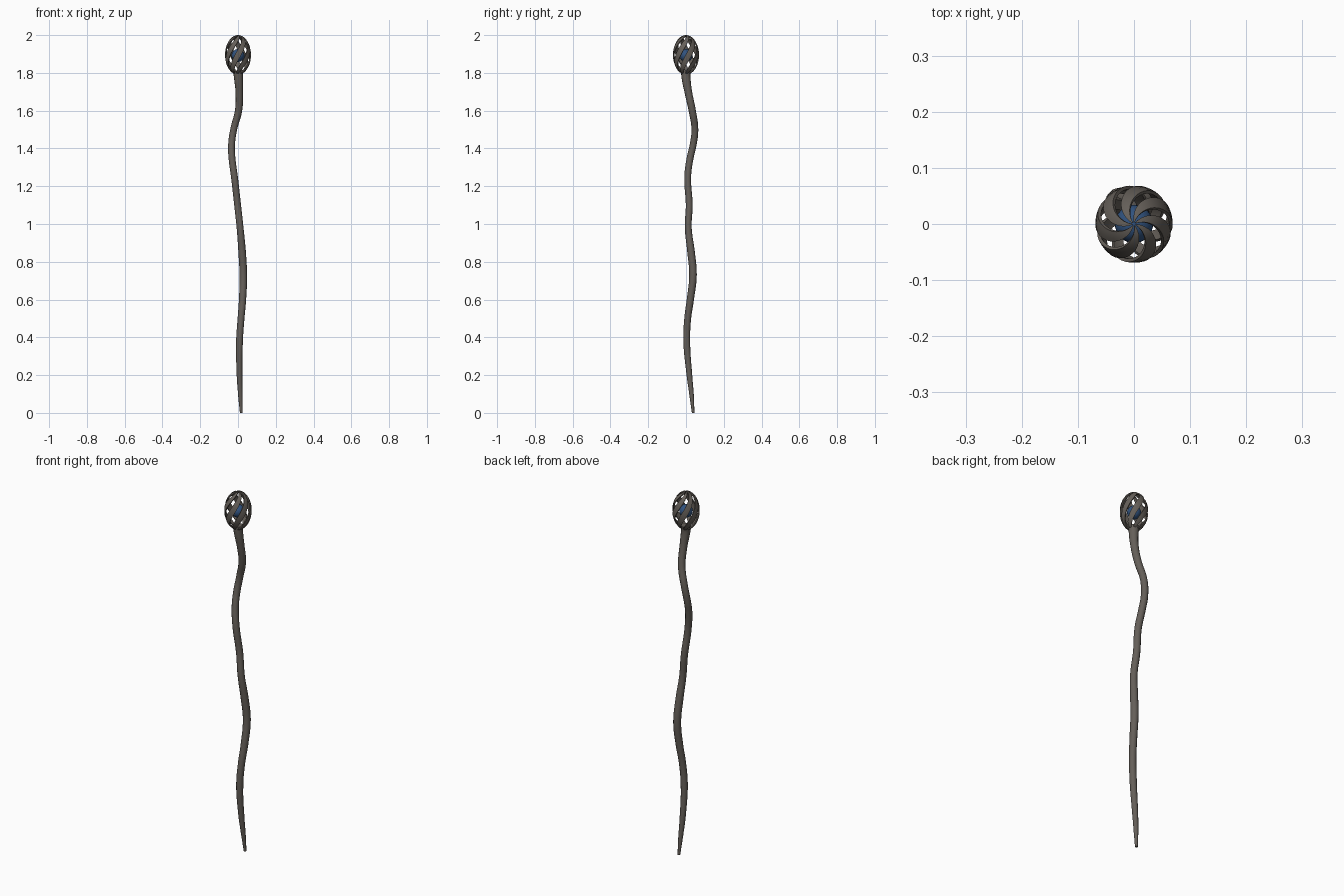
import bpy, bmesh, math

if "Cube" in bpy.data.objects:
    bpy.data.objects.remove(bpy.data.objects["Cube"])


def material(name, rgb):
    m = bpy.data.materials.new(name)
    m.diffuse_color = (*rgb, 1)
    m.use_nodes = True
    m.node_tree.nodes["Principled BSDF"].inputs["Base Color"].default_value = m.diffuse_color
    return m


WOOD = material("grey brown wood", (0.13, 0.115, 0.10))
BLUE = material("deep blue", (0.03, 0.085, 0.21))

# Crooked shaft: x, y, z, radius along its centre line
PATH = [
    (0.017, 0.038, 0.0, 0.007), (0.012, 0.029, 0.1, 0.012),
    (0.008, 0.018, 0.2, 0.015), (0.008, 0.004, 0.38, 0.018),
    (0.016, 0.009, 0.5, 0.018), (0.024, 0.023, 0.6, 0.019),
    (0.028, 0.037, 0.73, 0.020), (0.022, 0.027, 0.85, 0.020),
    (0.011, 0.012, 0.98, 0.018), (-0.002, 0.017, 1.1, 0.018),
    (-0.019, 0.009, 1.25, 0.018), (-0.032, 0.022, 1.35, 0.018),
    (-0.034, 0.038, 1.42, 0.018), (-0.023, 0.047, 1.5, 0.018),
    (0.003, 0.033, 1.6, 0.019), (0.007, 0.012, 1.7, 0.020),
    (0.002, 0.0, 1.78, 0.024), (0.0, 0.0, 1.812, 0.027),
]
curve = bpy.data.curves.new("shaft", "CURVE")
curve.dimensions = "3D"
curve.bevel_depth = 1.0
curve.bevel_resolution = 4
curve.resolution_u = 6
curve.use_fill_caps = True
spline = curve.splines.new("BEZIER")
spline.bezier_points.add(len(PATH) - 1)
for p, (x, y, z, r) in zip(spline.bezier_points, PATH):
    p.co = (x, y, z)
    p.radius = r
    p.handle_left_type = p.handle_right_type = "AUTO"
shaft = bpy.data.objects.new("shaft", curve)
bpy.context.collection.objects.link(shaft)
curve.materials.append(WOOD)
bpy.context.view_layer.objects.active = shaft
shaft.select_set(True)
bpy.ops.object.convert(target="MESH")
bpy.ops.object.shade_smooth_by_angle(angle=math.radians(50))

# Orb inside the cage
bpy.ops.mesh.primitive_uv_sphere_add(segments=32, ring_count=16, radius=0.034,
                                     location=(0, 0, 1.892))
orb = bpy.context.object
orb.name = "orb"
orb.data.materials.append(BLUE)
bpy.ops.object.shade_smooth()

# Cage of twisted ribbons wrapped around an egg shape
COUNT, STEPS, ACROSS = 7, 24, 4
WIDTH = math.radians(29)
bm = bmesh.new()
for k in range(COUNT):
    base = math.radians(-90) + k * math.tau / COUNT
    rows = []
    for i in range(STEPS + 1):
        phi = math.radians(-72 + 159 * i / STEPS)
        r, z = 0.069 * math.cos(phi), 1.895 + 0.105 * math.sin(phi)
        row = []
        for j in range(ACROSS + 1):
            a = base + 0.85 * phi + WIDTH * (j / ACROSS - 0.5)
            row.append(bm.verts.new((r * math.cos(a), r * math.sin(a), z)))
        rows.append(row)
    for lo, hi in zip(rows, rows[1:]):
        for j in range(ACROSS):
            bm.faces.new((lo[j], lo[j + 1], hi[j + 1], hi[j]))
mesh = bpy.data.meshes.new("cage_ribbons")
bm.to_mesh(mesh)
bm.free()
mesh.materials.append(WOOD)
cage = bpy.data.objects.new("cage_ribbons", mesh)
bpy.context.collection.objects.link(cage)
solid = cage.modifiers.new("thickness", "SOLIDIFY")
solid.thickness = 0.006
solid.offset = -1
bpy.ops.object.select_all(action="DESELECT")
cage.select_set(True)
bpy.context.view_layer.objects.active = cage
bpy.ops.object.modifier_apply(modifier="thickness")
bpy.ops.object.shade_smooth_by_angle(angle=math.radians(40))
